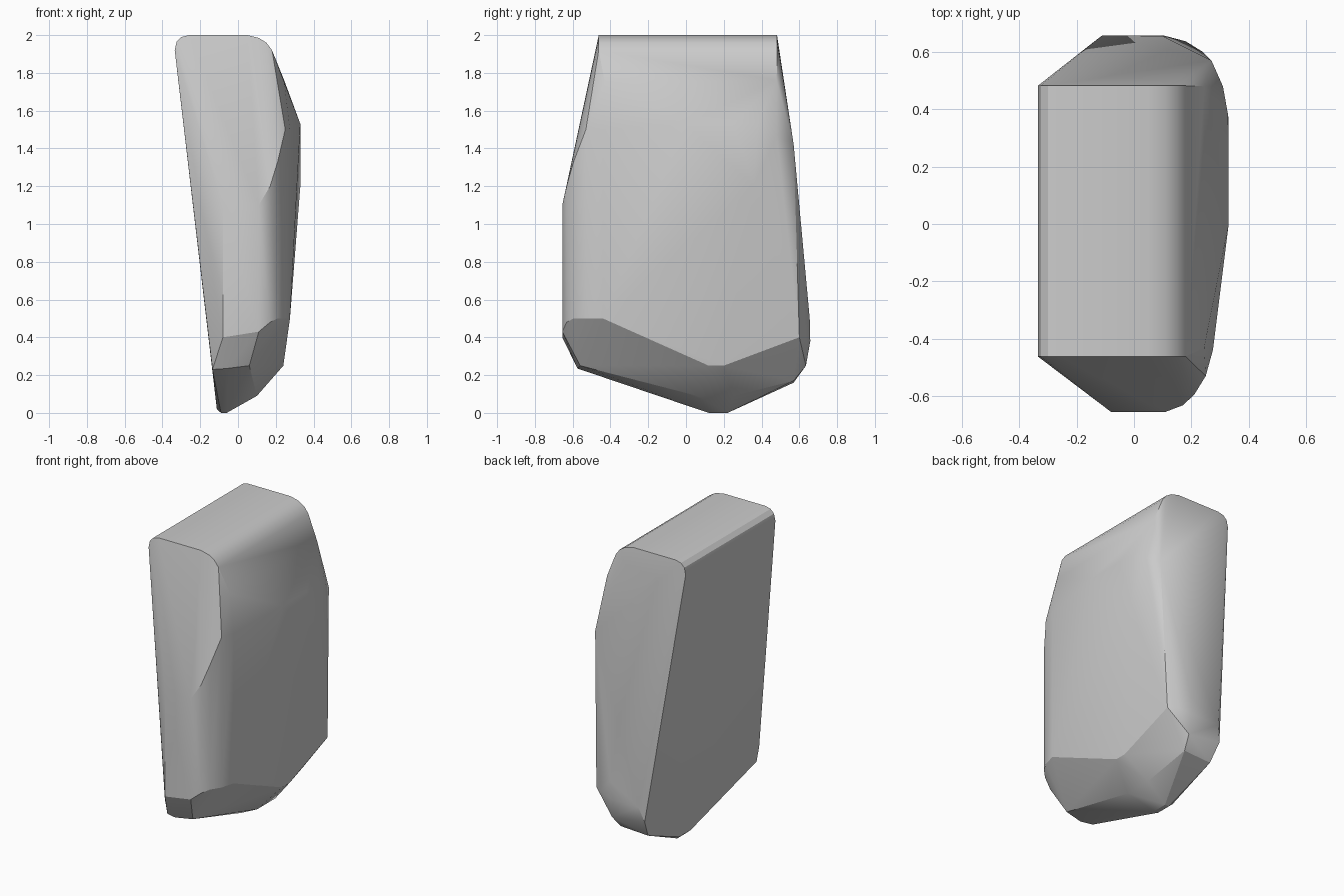
import bpy, bmesh

pts = []

# Rounded top slab: xz profile carried across the depth
for x, z in [(-.335, 1.92), (-.325, 1.965), (-.3, 1.99), (-.26, 2), (.05, 2),
             (.11, 1.985), (.15, 1.96), (.18, 1.92)]:
    pts += [(x, -.462, z), (x, .482, z)]

# Right-hand face with its upper chamfer
pts += [(.245, -.43, 1.75), (.245, .48, 1.76), (.33, 0, 1.53), (.33, .25, 1.53),
        (.328, .38, 1.53), (.31, .48, 1.47), (.27, .57, 1.42), (.33, .36, 1.2),
        (.24, .6, .4), (.24, .12, .25), (.24, .2, .25)]

# Rounded front corner, from the slanted front down to the foot
for x, y, top, low in [(-.08, -.655, 1.1, .4), (.11, -.655, 1.1, .43), (.17, -.632, 1.2, .48),
                       (.21, -.595, 1.33, .5), (.25, -.53, 1.5, .5), (.275, -.44, 1.5, .5)]:
    pts += [(x, y, top), (x, y, low)]

# Back foot
pts += [(-.11, .658, .38), (.1, .658, .38), (.1, .655, .5), (.18, .637, .4),
        (-.14, .635, .28), (.1, .635, .25), (-.12, .57, .16), (.08, .57, .17)]

# Front foot and lowest ridge
pts += [(-.147, -.56, .33), (-.135, -.55, .23), (-.06, -.575, .235), (.06, -.56, .25),
        (-.112, .11, .02), (-.09, .12, 0), (-.06, .12, 0), (-.112, .23, .02),
        (-.09, .22, 0), (-.06, .22, 0), (.1, .06, .09), (.1, .25, .09)]

bm = bmesh.new()
for p in pts:
    bm.verts.new(p)
res = bmesh.ops.convex_hull(bm, input=bm.verts[:])
loose = [v for v in bm.verts if not v.link_faces]
bmesh.ops.delete(bm, geom=loose, context='VERTS')
bmesh.ops.recalc_face_normals(bm, faces=bm.faces[:])
mesh = bpy.data.meshes.new("rock_slab")
bm.to_mesh(mesh)
bm.free()

# Stone slab object, soft on shallow edges
rock = bpy.data.objects.new("rock_slab", mesh)
bpy.context.collection.objects.link(rock)
bpy.context.view_layer.objects.active = rock
rock.select_set(True)
bpy.ops.object.shade_smooth_by_angle(angle=0.4)
